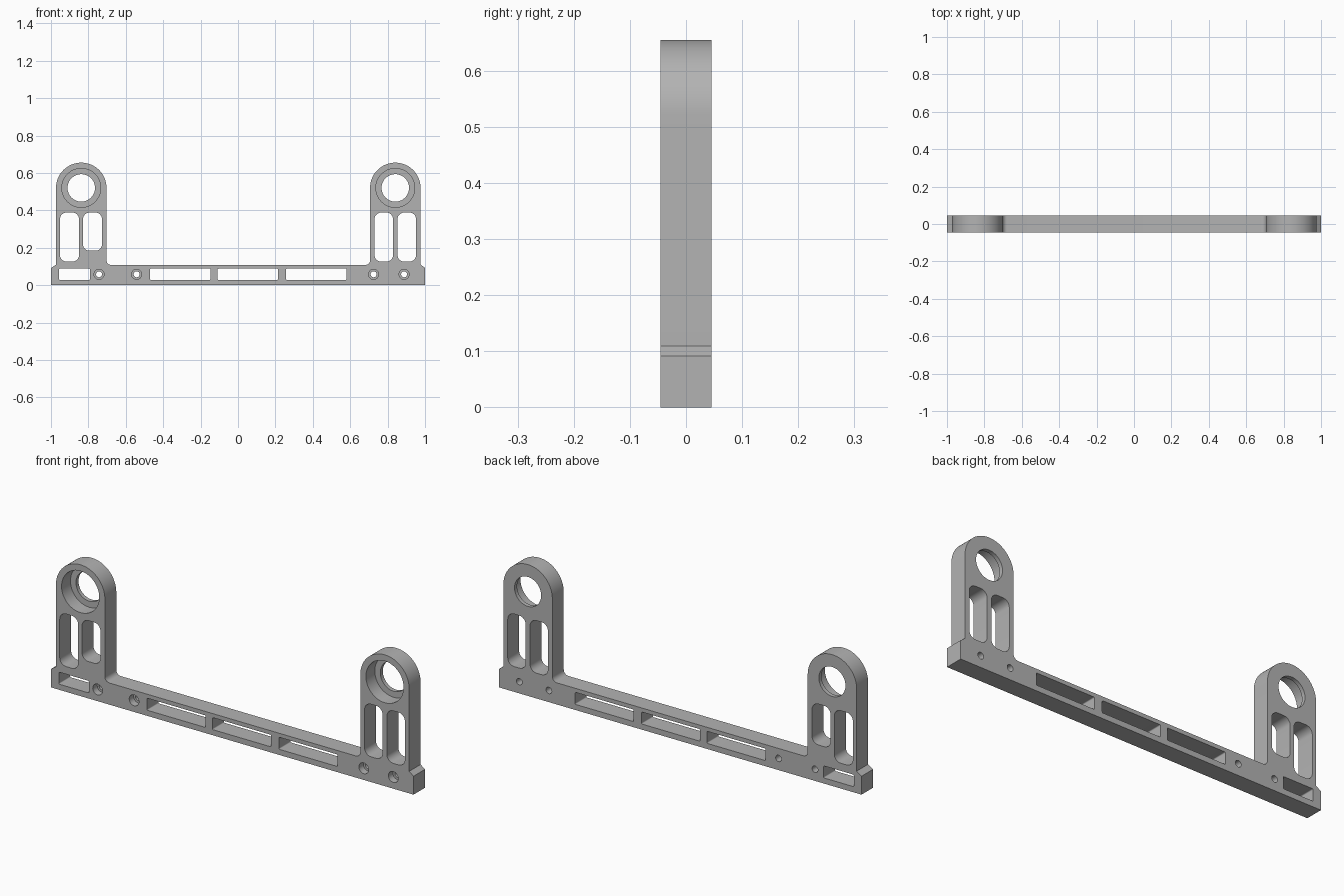
import bpy, bmesh
from math import sin, cos, pi, radians

cube = bpy.data.objects.get("Cube")
if cube:
    bpy.data.objects.remove(cube, do_unlink=True)

HALF = 0.045          # half the plate thickness
POST_R, BORE_Z = 0.135, 0.52
POSTS = (-0.838, 0.841)
BAR_TOP, FILLET = 0.108, 0.025


def arc(cx, cz, r, a0, a1, n):
    """Points on an arc in the x-z plane, angles in degrees."""
    steps = [radians(a0 + (a1 - a0) * i / n) for i in range(n + 1)]
    return [(cx + r * cos(a), cz + r * sin(a)) for a in steps]


def circle(cx, cz, r, n=48):
    return arc(cx, cz, r, 0, 360, n)[:-1]


def slot(x0, x1, z0, z1, r):
    """Rectangle with rounded corners."""
    pts = []
    for cx, cz, a in ((x1 - r, z1 - r, 0), (x0 + r, z1 - r, 90),
                      (x0 + r, z0 + r, 180), (x1 - r, z0 + r, 270)):
        pts += arc(cx, cz, r, a, a + 90, 8)
    return pts


def prisms(name, outlines, y0, y1):
    """One object made of outlines extruded from y0 to y1."""
    bm = bmesh.new()
    for pts in outlines:
        front = [bm.verts.new((x, y0, z)) for x, z in pts]
        back = [bm.verts.new((x, y1, z)) for x, z in pts]
        bm.faces.new(front)
        bm.faces.new(back[::-1])
        for i in range(len(pts)):
            j = (i + 1) % len(pts)
            bm.faces.new((front[j], front[i], back[i], back[j]))
    bmesh.ops.recalc_face_normals(bm, faces=bm.faces)
    mesh = bpy.data.meshes.new(name)
    bm.to_mesh(mesh)
    bm.free()
    ob = bpy.data.objects.new(name, mesh)
    bpy.context.collection.objects.link(ob)
    return ob


# Outer silhouette: bar with chamfered ends and two round-topped posts
left, right = POSTS
outline = [(-1, 0), (1, 0), (1, 0.092), (right + POST_R, 0.11)]
outline += arc(right, BORE_Z, POST_R, 0, 180, 40)
outline += arc(right - POST_R - FILLET, BAR_TOP + FILLET, FILLET, 0, -90, 8)
outline += arc(left + POST_R + FILLET, BAR_TOP + FILLET, FILLET, 270, 180, 8)
outline += arc(left, BORE_Z, POST_R, 0, 180, 40)
outline += [(left - POST_R, 0.11), (-1, 0.092)]
bracket = prisms("bracket_frame", [outline], -HALF, HALF)

# Openings through the full thickness
through = [circle(x, BORE_Z, 0.0735) for x in POSTS]
for x0, x1, z0 in ((-0.952, -0.85, 0.126), (-0.829, -0.727, 0.184),
                   (0.73, 0.829, 0.126), (0.853, 0.952, 0.126)):
    through.append(slot(x0, x1, z0, 0.388, 0.035))
for x0, x1 in ((-0.957, -0.791), (-0.47, -0.147), (-0.109, 0.214), (0.257, 0.58)):
    through.append(slot(x0, x1, 0.028, 0.088, 0.005))
SCREWS = (-0.743, -0.542, 0.725, 0.888)
through += [circle(x, 0.058, 0.016, 24) for x in SCREWS]

# Stepped recesses on the front side
cutters = [
    prisms("opening_cutter", through, -0.1, 0.1),
    prisms("bearing_seat_cutter", [circle(x, BORE_Z, 0.104) for x in POSTS], -0.1, 0.025),
    prisms("screw_recess_cutter", [circle(x, 0.058, 0.027, 24) for x in SCREWS], -0.1, -0.01),
]
bpy.ops.object.select_all(action='DESELECT')
bpy.context.view_layer.objects.active = bracket
bracket.select_set(True)
for cutter in cutters:
    cutter.hide_render = True
    mod = bracket.modifiers.new(cutter.name, 'BOOLEAN')
    mod.operation, mod.solver, mod.object = 'DIFFERENCE', 'EXACT', cutter
    bpy.ops.object.modifier_apply(modifier=mod.name)
    bpy.data.objects.remove(cutter, do_unlink=True)

# Plain grey finish
grey = bpy.data.materials.new("plain_grey")
grey.use_nodes = True
colour = (0.45, 0.45, 0.45, 1)
grey.diffuse_color = colour
grey.node_tree.nodes["Principled BSDF"].inputs["Base Color"].default_value = colour
bracket.data.materials.clear()
bracket.data.materials.append(grey)
bpy.ops.object.shade_smooth_by_angle(angle=radians(30))
